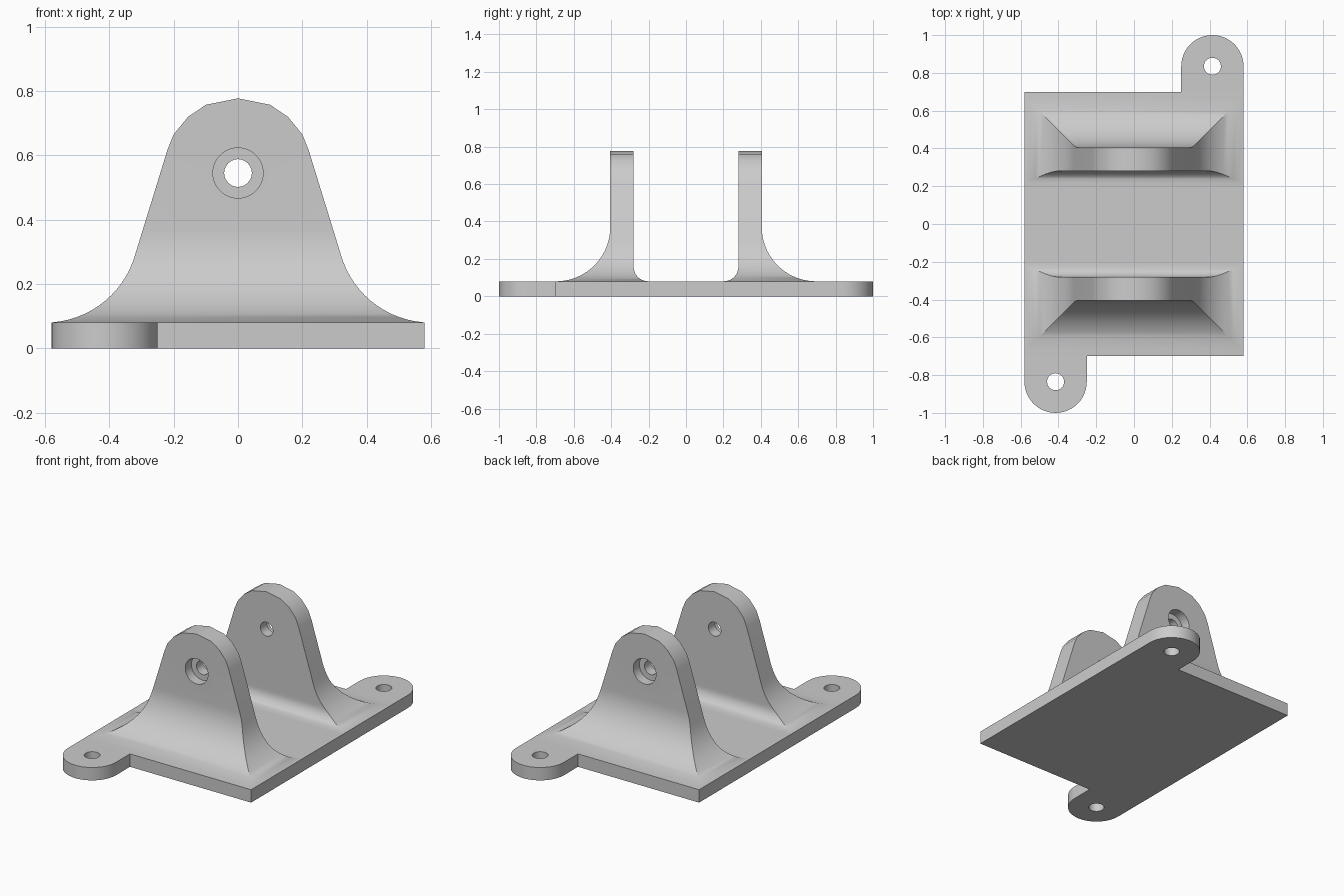
import bpy
import bmesh
from math import sin, cos, pi, radians, sqrt

cube = bpy.data.objects.get("Cube")
if cube:
    bpy.data.objects.remove(cube, do_unlink=True)

# Single grey finish
grey = bpy.data.materials.new("plain_grey")
grey.use_nodes = True
colour = (0.6, 0.6, 0.6, 1)
grey.diffuse_color = colour
grey.node_tree.nodes["Principled BSDF"].inputs["Base Color"].default_value = colour

T = 0.08                     # plate thickness
HX, HY = 0.58, 0.70          # plate half sizes
EAR_X, EAR_Y, EAR_R = 0.415, 0.835, 0.165
PIN_Z = 0.545                # height of the pin bore
OUT, INN = 0.405, 0.28       # outer and inner lug faces
R, R_IN = 0.29, 0.078        # large and small fillets


def make_object(name, bm):
    bmesh.ops.recalc_face_normals(bm, faces=bm.faces)
    mesh = bpy.data.meshes.new(name)
    bm.to_mesh(mesh)
    bm.free()
    mesh.materials.append(grey)
    obj = bpy.data.objects.new(name, mesh)
    bpy.context.collection.objects.link(obj)
    return obj


def activate(obj):
    bpy.ops.object.select_all(action='DESELECT')
    obj.select_set(True)
    bpy.context.view_layer.objects.active = obj


def drill(obj, location, radius, depth, rotation=(0, 0, 0)):
    bpy.ops.mesh.primitive_cylinder_add(vertices=40, radius=radius, depth=depth,
                                        location=location, rotation=rotation)
    cutter = bpy.context.object
    cutter.name = "hole_cutter"
    cutter.hide_render = True
    cutter.data.materials.append(grey)
    mod = obj.modifiers.new("hole", 'BOOLEAN')
    mod.operation = 'DIFFERENCE'
    mod.solver = 'EXACT'
    mod.object = cutter
    activate(obj)
    bpy.ops.object.modifier_apply(modifier=mod.name)
    bpy.data.objects.remove(cutter, do_unlink=True)


def smooth(obj):
    activate(obj)
    bpy.ops.object.shade_smooth_by_angle(angle=radians(30))


# Base plate with two diagonal mounting ears
outline = []
for s in (1, -1):
    half = [(HX, -HY), (EAR_R - EAR_X, -HY)]
    for k in range(25):
        a = -pi * k / 24
        half.append((-EAR_X + EAR_R * cos(a), -EAR_Y + EAR_R * sin(a)))
    outline += [(s * x, s * y) for x, y in half]
bm = bmesh.new()
face = bm.faces.new([bm.verts.new((x, y, 0)) for x, y in outline])
ext = bmesh.ops.extrude_face_region(bm, geom=[face])
top = [v for v in ext["geom"] if isinstance(v, bmesh.types.BMVert)]
bmesh.ops.translate(bm, verts=top, vec=(0, 0, T))
plate = make_object("base_plate", bm)
for s in (1, -1):
    drill(plate, (s * EAR_X, s * EAR_Y, T / 2), 0.045, 0.3)
smooth(plate)


def half_width(z):
    """Flared foot, then a straight taper."""
    if z < 0.284:
        return min(HX, 0.599 - sqrt(max(0, R * R - (T + R - z) ** 2)))
    return 0.322 - (z - 0.284) * 0.308


def inner_y(z):
    if z < T + R_IN:
        return INN - R_IN + sqrt(max(0, R_IN ** 2 - (T + R_IN - z) ** 2))
    return INN


# Sections from the flared foot to the rounded crown: half width, outer y, inner y, z
sections = []
for k in range(19):
    a = pi / 2 * (1 - k / 18)
    z = T + R * (1 - sin(a))
    sections.append((half_width(z), OUT + R * (1 - cos(a)), inner_y(z), z))
for x, z in [(0.22, 0.615), (0.2, 0.665), (0.155, 0.72), (0.1, 0.757), (0, 0.777)]:
    sections.append((x, OUT, INN, z))

# Two facing lugs, each with a counterbored pin hole
for name, s in (("front_lug", -1), ("rear_lug", 1)):
    bm = bmesh.new()
    rings = [[bm.verts.new(p) for p in ((-w, s * o, z), (w, s * o, z),
                                        (w, s * i, z), (-w, s * i, z))]
             for w, o, i, z in sections]
    bm.faces.new(rings[0])
    for lower, upper in zip(rings, rings[1:]):
        for k in range(4):
            n = (k + 1) % 4
            bm.faces.new((lower[k], lower[n], upper[n], upper[k]))
    bmesh.ops.remove_doubles(bm, verts=bm.verts, dist=0.0001)
    lug = make_object(name, bm)
    drill(lug, (0, s * 0.34, PIN_Z), 0.043, 0.4, (pi / 2, 0, 0))
    drill(lug, (0, s * (OUT + 0.04), PIN_Z), 0.078, 0.2, (pi / 2, 0, 0))
    smooth(lug)
